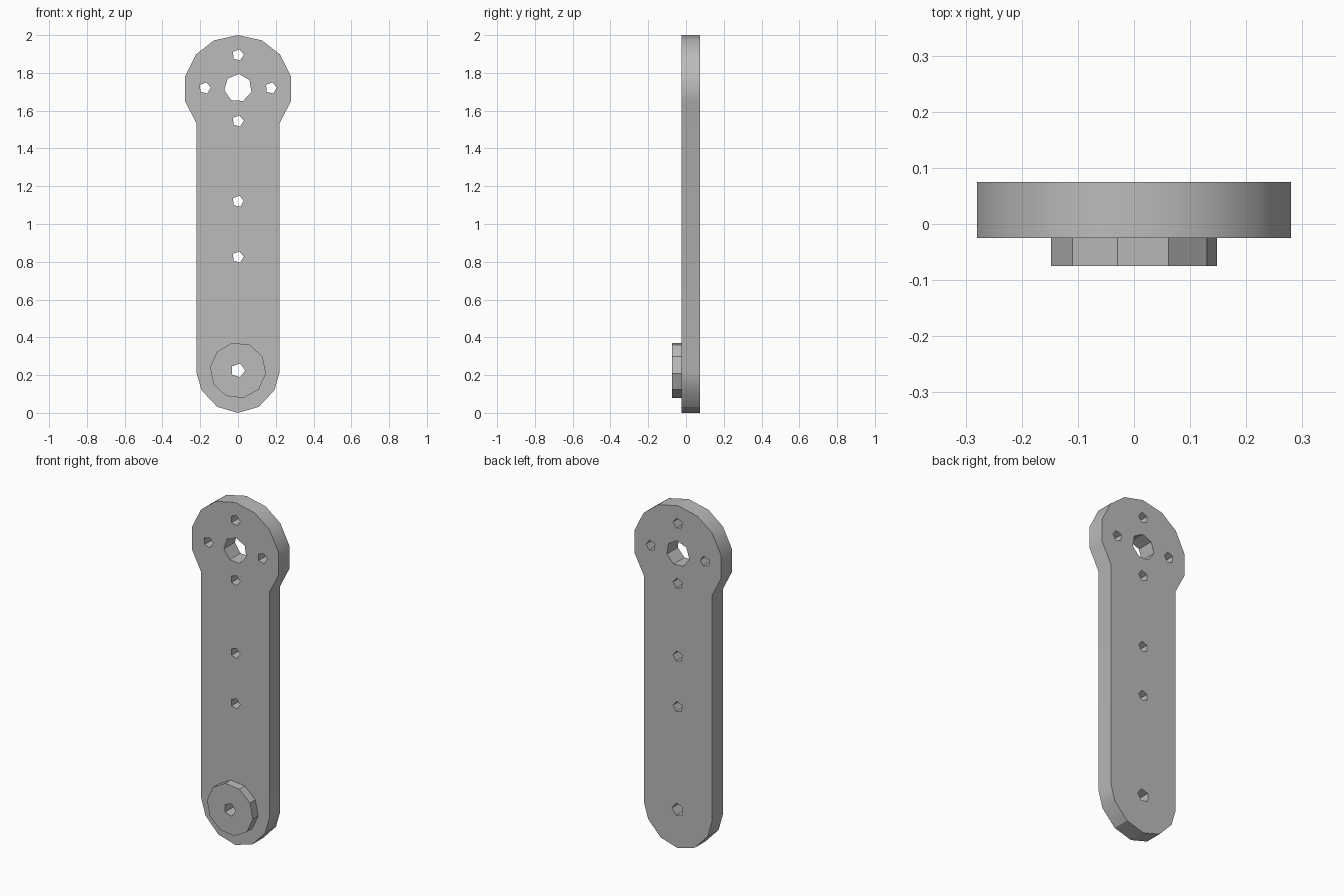
import bpy, bmesh
from math import radians, sin, cos, tau
from mathutils import Vector

if "Cube" in bpy.data.objects:
    bpy.data.objects.remove(bpy.data.objects["Cube"], do_unlink=True)

grey = bpy.data.materials.new("plain grey")
grey.use_nodes = True
grey.diffuse_color = (0.5, 0.5, 0.5, 1)
grey.node_tree.nodes["Principled BSDF"].inputs["Base Color"].default_value = grey.diffuse_color


def ring(x, z, radius, sides, phase=0):
    """Regular polygon in the front plane, phase in degrees."""
    angles = [radians(phase) + tau * i / sides for i in range(sides)]
    return [(x + radius * cos(a), z + radius * sin(a)) for a in angles]


def plate(name, outline, holes, y_front, y_back):
    """Fill an outline with holes and extrude it from front to back."""
    bm = bmesh.new()
    edges = []
    for loop in [outline] + holes:
        verts = [bm.verts.new((x, y_front, z)) for x, z in loop]
        edges += [bm.edges.new((v, verts[i - 1])) for i, v in enumerate(verts)]
    bmesh.ops.triangle_fill(bm, use_beauty=True, use_dissolve=False,
                            edges=edges, normal=Vector((0, -1, 0)))
    result = bmesh.ops.extrude_face_region(bm, geom=bm.faces[:], use_keep_orig=True)
    moved = [g for g in result["geom"] if isinstance(g, bmesh.types.BMVert)]
    bmesh.ops.translate(bm, verts=moved, vec=(0, y_back - y_front, 0))
    bmesh.ops.recalc_face_normals(bm, faces=bm.faces[:])
    mesh = bpy.data.meshes.new(name)
    bm.to_mesh(mesh)
    bm.free()
    mesh.materials.append(grey)
    obj = bpy.data.objects.new(name, mesh)
    bpy.context.collection.objects.link(obj)
    bpy.ops.object.select_all(action="DESELECT")
    obj.select_set(True)
    bpy.context.view_layer.objects.active = obj
    bpy.ops.object.shade_smooth_by_angle(angle=radians(30))
    return obj


HEAD_Z, PIVOT_Z, BOLT_RADIUS = 1.72, 0.225, 0.175

# Arm outline: right half mirrored, wide round head and narrower round foot
half = [(0.127, 1.972), (0.222, 1.898), (0.28, 1.782), (0.28, 1.65), (0.22, 1.533),
        (0.22, 0.214), (0.193, 0.12), (0.11, 0.032)]
outline = [(0, 2)] + half + [(0, 0)] + [(-x, z) for x, z in reversed(half)]

# Hub hole, four bolt holes around it, two holes down the shaft, pivot hole
bolts = [(BOLT_RADIUS, HEAD_Z), (-BOLT_RADIUS, HEAD_Z),
         (0, HEAD_Z + BOLT_RADIUS), (0, HEAD_Z - BOLT_RADIUS),
         (0, 1.12), (0, 0.825)]
pivot = ring(0, PIVOT_Z, 0.038, 5)
holes = [ring(0, HEAD_Z, 0.074, 7, 86), pivot]
holes += [ring(x, z, 0.031, 5, 3) for x, z in bolts]
plate("arm_plate", outline, holes, -0.025, 0.075)

# Raised boss around the pivot hole on the front
plate("pivot_boss", ring(0, PIVOT_Z, 0.149, 10, 101.5), [pivot], -0.075, -0.025)
